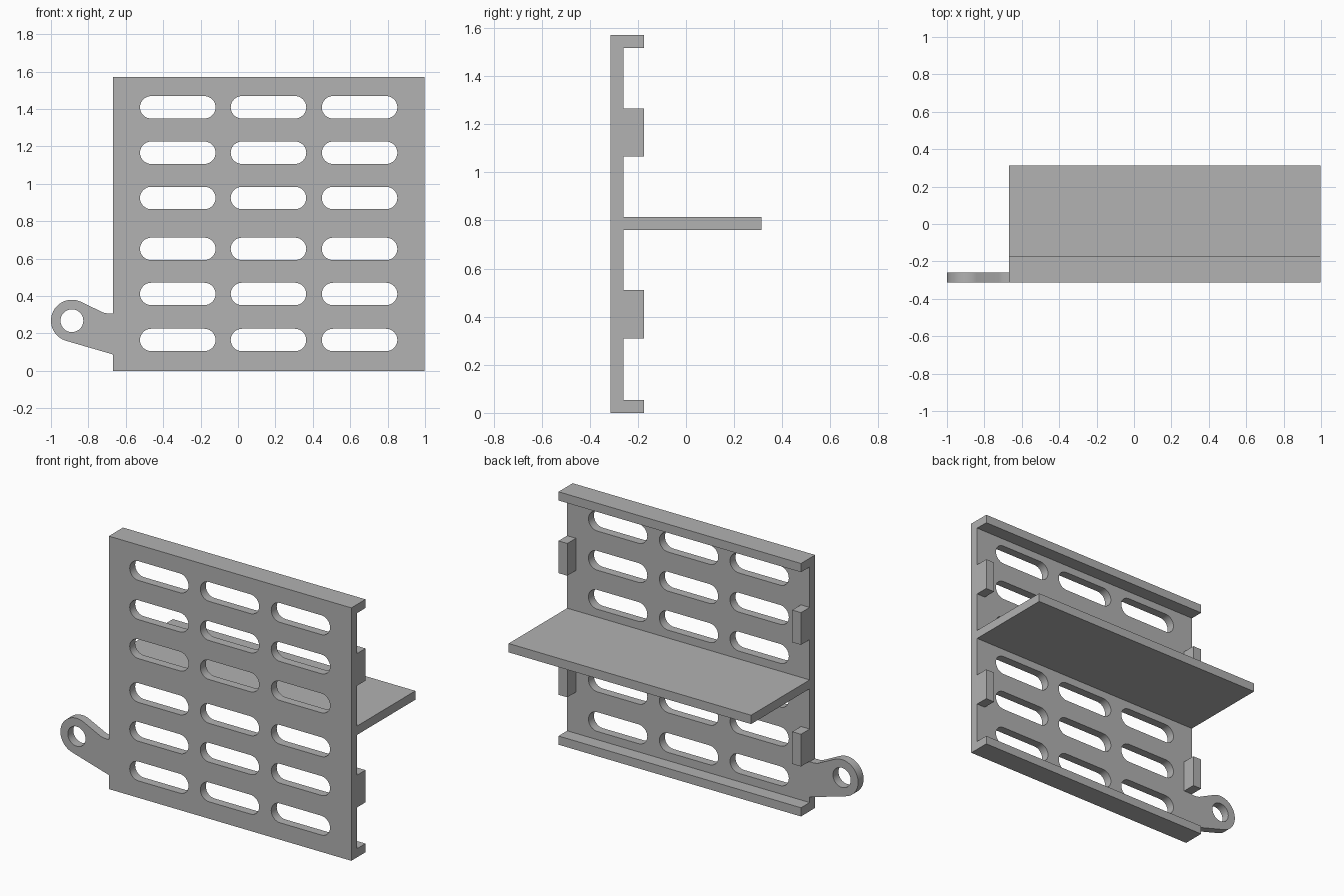
import bpy, bmesh
from math import radians, cos, sin

cube = bpy.data.objects.get("Cube")
if cube:
    bpy.data.objects.remove(cube, do_unlink=True)

grey = bpy.data.materials.new("light_grey")
grey.use_nodes = True
COLOUR = (0.445, 0.445, 0.445, 1)
grey.diffuse_color = COLOUR
for node in grey.node_tree.nodes:
    if node.type == 'BSDF_PRINCIPLED':
        node.inputs["Base Color"].default_value = COLOUR

LEFT, RIGHT, TOP = -0.667, 0.998, 1.57
FRONT, INNER, LIP_BACK, SHELF_BACK = -0.314, -0.26, -0.175, 0.314
WALL = INNER - FRONT


def arc(cx, cz, r, start, end, steps):
    """Points along an arc, angles in degrees."""
    angles = [radians(start + (end - start) * i / steps) for i in range(steps + 1)]
    return [(cx + r * cos(a), cz + r * sin(a)) for a in angles]


def slot(cx, cz, half, r):
    """Rounded slot outline."""
    return arc(cx + half - r, cz, r, -90, 90, 16) + arc(cx - half + r, cz, r, 90, 270, 16)


def pierced_plate(name, outlines):
    """Extrude an outline with holes between the front and inner planes."""
    curve = bpy.data.curves.new(name + "_outline", 'CURVE')
    curve.dimensions = '2D'
    curve.fill_mode = 'BOTH'
    curve.extrude = WALL / 2
    for points in outlines:
        spline = curve.splines.new('POLY')
        spline.points.add(len(points) - 1)
        for p, (x, z) in zip(spline.points, points):
            p.co = (x, z, 0, 1)
        spline.use_cyclic_u = True
    helper = bpy.data.objects.new(name + "_outline", curve)
    bpy.context.collection.objects.link(helper)
    helper.rotation_euler.x = radians(90)
    helper.location.y = (FRONT + INNER) / 2
    bpy.context.view_layer.update()
    graph = bpy.context.evaluated_depsgraph_get()
    mesh = bpy.data.meshes.new_from_object(helper.evaluated_get(graph))
    mesh.transform(helper.matrix_world)
    bpy.data.objects.remove(helper, do_unlink=True)
    bm = bmesh.new()
    bm.from_mesh(mesh)
    bmesh.ops.remove_doubles(bm, verts=bm.verts, dist=1e-5)
    bmesh.ops.recalc_face_normals(bm, faces=bm.faces)
    bm.to_mesh(mesh)
    bm.free()
    mesh.materials.clear()
    mesh.materials.append(grey)
    obj = bpy.data.objects.new(name, mesh)
    bpy.context.collection.objects.link(obj)
    return obj


def box(name, x0, x1, y0, y1, z0, z1):
    mesh = bpy.data.meshes.new(name)
    bm = bmesh.new()
    bmesh.ops.create_cube(bm, size=1)
    for v in bm.verts:
        v.co = (x1 if v.co.x > 0 else x0, y1 if v.co.y > 0 else y0, z1 if v.co.z > 0 else z0)
    bm.to_mesh(mesh)
    bm.free()
    mesh.materials.append(grey)
    obj = bpy.data.objects.new(name, mesh)
    bpy.context.collection.objects.link(obj)
    return obj


# Panel outline, running around the ring-ended side arm
EYE_X, EYE_Z = -0.888, 0.268
outline = [(LEFT, 0), (RIGHT, 0), (RIGHT, TOP), (LEFT, TOP), (LEFT, 0.307),
           (-0.70, 0.307), (-0.722, 0.312)]
outline += arc(EYE_X, EYE_Z, 0.112, 65, 254, 32)
outline.append((LEFT, 0.087))
holes = [arc(EYE_X, EYE_Z, 0.061, 0, 350, 35)]

# Ventilation slots
for z in (0.165, 0.411, 0.652, 0.924, 1.166, 1.409):
    for x in (-0.322, 0.163, 0.65):
        holes.append(slot(x, z, 0.202, 0.06))
panel = pierced_plate("slotted_panel", [outline] + holes)
bpy.ops.object.select_all(action='DESELECT')
panel.select_set(True)
bpy.context.view_layer.objects.active = panel
bpy.ops.object.shade_smooth_by_angle(angle=radians(25))

# Rear lips and shelf
box("bottom_lip", LEFT, RIGHT, INNER, LIP_BACK, 0, WALL)
box("top_lip", LEFT, RIGHT, INNER, LIP_BACK, TOP - WALL, TOP)
box("shelf", LEFT, RIGHT, INNER, SHELF_BACK, 0.76, 0.815)

# Locating tabs at both side edges
for level, z in (("lower", 0.31), ("upper", 1.065)):
    box(level + "_right_tab", LEFT, LEFT + 0.06, INNER, LIP_BACK, z, z + 0.2)
    box(level + "_left_tab", RIGHT - 0.06, RIGHT, INNER, LIP_BACK, z, z + 0.2)
